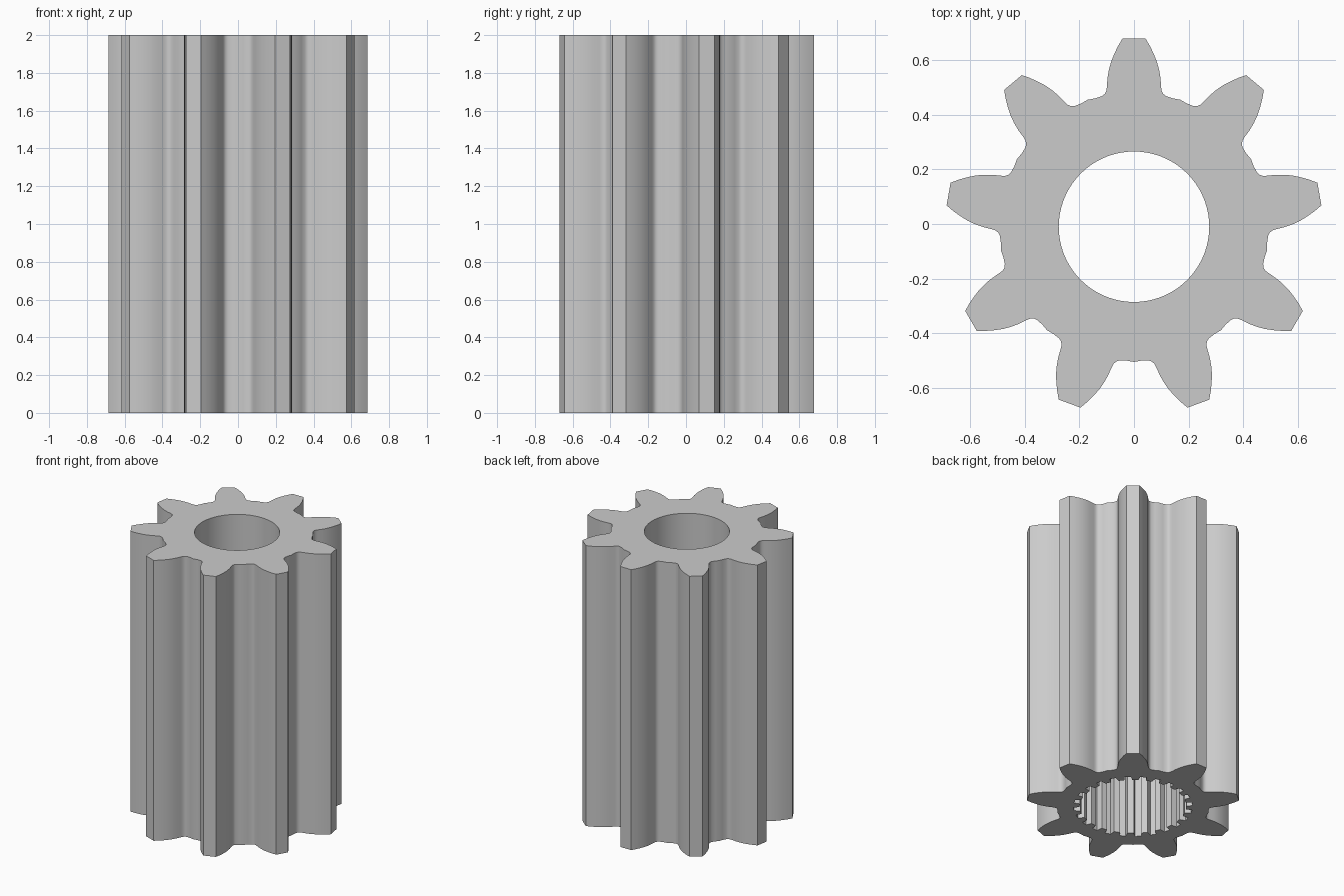
import bpy
import bmesh
from math import sin, cos, pi, radians
from mathutils import Vector

cube = bpy.data.objects.get("Cube")
if cube:
    bpy.data.objects.remove(cube, do_unlink=True)

HEIGHT = 2.0
SOCKET_DEPTH = 1.0
CENTRE_Y = -0.01
TEETH = 9
SPLINES = 24

# Half a gear tooth: (sideways, outward) from tip corner to the valley
HALF_TOOTH = [(0.042, 0.688), (0.058, 0.661), (0.072, 0.632), (0.084, 0.602),
              (0.092, 0.572), (0.097, 0.542), (0.099, 0.512), (0.101, 0.497),
              (0.107, 0.485), (0.118, 0.477), (0.142, 0.469)]


def turned(x, y, angle):
    """Turn a point clockwise from the +y axis."""
    return (x * cos(angle) + y * sin(angle), y * cos(angle) - x * sin(angle))


def gear_outline():
    half = HALF_TOOTH
    tooth = [(-x, y) for x, y in reversed(half)] + half
    points = []
    for i in range(TEETH):
        angle = i * 2 * pi / TEETH
        points += [turned(x, y, angle) for x, y in tooth]
        points.append(turned(0, 0.494, angle + pi / TEETH))
    return points


def circle_outline(radius, count=72):
    return [turned(0, radius, i * 2 * pi / count) for i in range(count)]


def spline_outline(inner, outer):
    step = 2 * pi / SPLINES
    corners = [(-0.28, inner), (-0.20, outer), (0.20, outer), (0.28, inner)]
    return [turned(0, r, (i + f) * step) for i in range(SPLINES) for f, r in corners]


def add_wall(bm, outline, z0, z1):
    """Closed vertical wall; returns its bottom and top edge loops."""
    rings = [[bm.verts.new((x, y + CENTRE_Y, z)) for x, y in outline] for z in (z0, z1)]
    low, high = rings
    n = len(outline)
    for i in range(n):
        j = (i + 1) % n
        bm.faces.new((low[i], low[j], high[j], high[i]))
    return [[bm.edges.get((ring[i], ring[(i + 1) % n])) for i in range(n)] for ring in rings]


bm = bmesh.new()
gear_low, gear_high = add_wall(bm, gear_outline(), 0, HEIGHT)
socket_low, socket_high = add_wall(bm, spline_outline(0.345, 0.385), 0, SOCKET_DEPTH)
bore_low, bore_high = add_wall(bm, circle_outline(0.275), SOCKET_DEPTH, HEIGHT)

# End faces and the shoulder inside the bore
for edges, direction in ((gear_low + socket_low, -1), (gear_high + bore_high, 1),
                         (socket_high + bore_low, -1)):
    bmesh.ops.triangle_fill(bm, use_beauty=True, edges=edges,
                            normal=Vector((0, 0, direction)))
bmesh.ops.recalc_face_normals(bm, faces=bm.faces[:])

mesh = bpy.data.meshes.new("pinion_gear")
bm.to_mesh(mesh)
bm.free()
gear = bpy.data.objects.new("pinion_gear", mesh)
bpy.context.collection.objects.link(gear)

# Plain grey metal
grey = bpy.data.materials.new("grey_metal")
grey.use_nodes = True
colour = (0.6, 0.6, 0.6, 1)
grey.diffuse_color = colour
grey.node_tree.nodes["Principled BSDF"].inputs["Base Color"].default_value = colour
mesh.materials.append(grey)

# Smooth flanks, sharp tips and ends
bpy.ops.object.select_all(action='DESELECT')
gear.select_set(True)
bpy.context.view_layer.objects.active = gear
bpy.ops.object.shade_smooth_by_angle(angle=radians(32))
